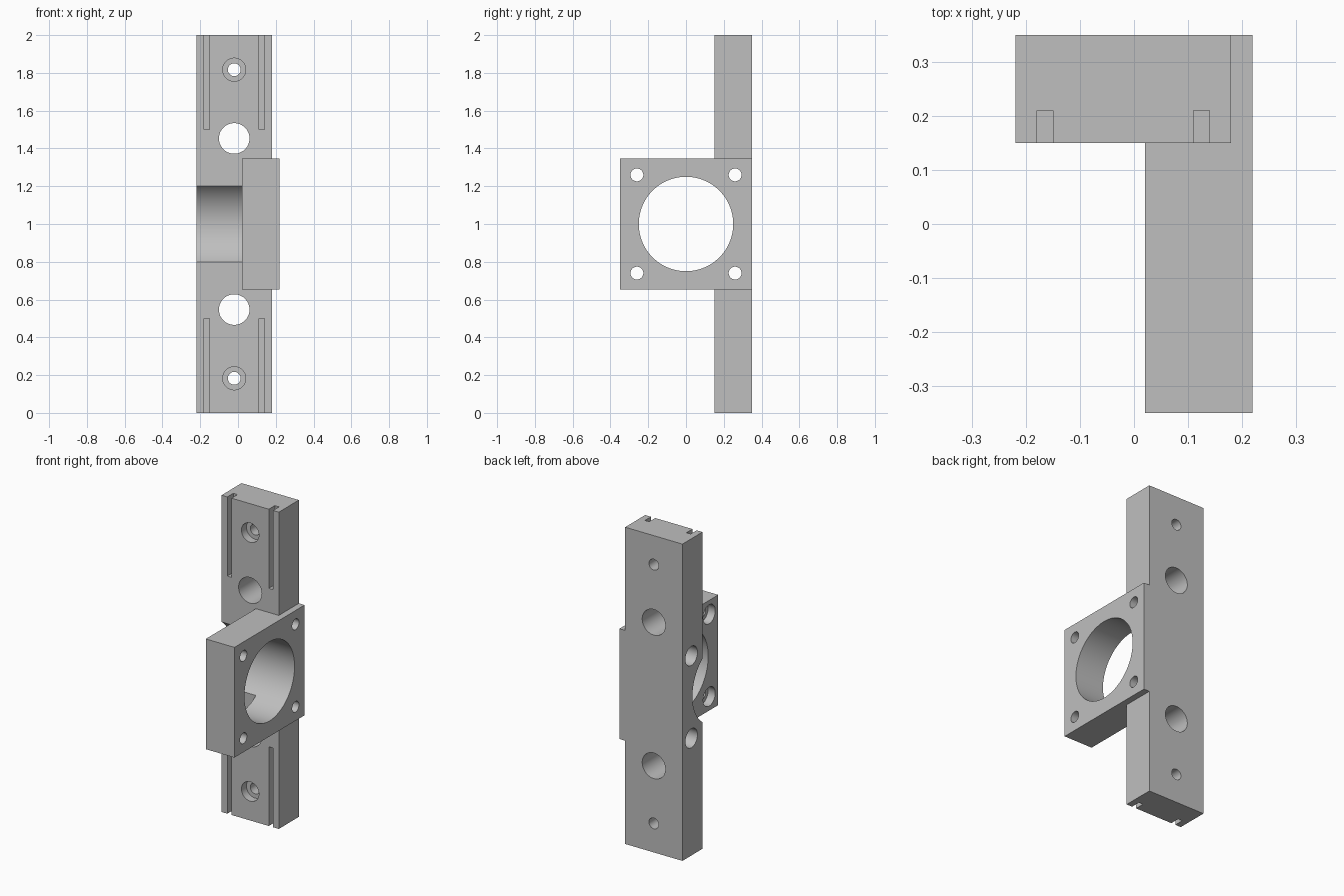
import bpy
import math
from mathutils import Vector

default = bpy.data.objects.get("Cube")
if default:
    bpy.data.objects.remove(default, do_unlink=True)

grey = bpy.data.materials.new("machined grey")
grey.use_nodes = True
colour = (0.52, 0.52, 0.52, 1)
grey.diffuse_color = colour
grey.node_tree.nodes["Principled BSDF"].inputs["Base Color"].default_value = colour


def box(name, low, high):
    low, high = Vector(low), Vector(high)
    bpy.ops.mesh.primitive_cube_add(size=1, location=(low + high) / 2)
    ob = bpy.context.object
    ob.name = name
    ob.scale = high - low
    bpy.ops.object.transform_apply(location=True, rotation=True, scale=True)
    ob.data.materials.append(grey)
    return ob


def rod(axis, start, end, a, z, radius, sides=48):
    """Cylinder along x (a = its y) or along y (a = its x)."""
    mid = (start + end) / 2
    along_x = axis == "X"
    bpy.ops.mesh.primitive_cylinder_add(
        vertices=sides, radius=radius, depth=end - start,
        location=(mid, a, z) if along_x else (a, mid, z),
        rotation=(0, math.pi / 2, 0) if along_x else (math.pi / 2, 0, 0))
    ob = bpy.context.object
    ob.name = "bore_cutter"
    ob.hide_render = True
    bpy.ops.object.transform_apply(location=True, rotation=True, scale=True)
    ob.data.materials.append(grey)
    return ob


def combine(body, other, operation):
    mod = body.modifiers.new("combine", "BOOLEAN")
    mod.object, mod.operation, mod.solver = other, operation, "EXACT"
    bpy.context.view_layer.objects.active = body
    bpy.ops.object.modifier_apply(modifier=mod.name)
    bpy.data.objects.remove(other, do_unlink=True)


# Upright bar joined to the square flange
bracket = box("mounting_bracket", (-0.22, 0.15, 0), (0.18, 0.35, 2))
flange = box("square_flange", (0.02, -0.35, 0.652), (0.22, 0.35, 1.348))
combine(bracket, flange, "UNION")

# Large bore, which also notches the bar
cutters = [rod("X", -0.4, 0.4, 0, 1, 0.25, 96)]

for s in (-1, 1):
    # Flange screw holes, counterbored from the bar side
    for y in (-0.26, 0.26):
        z = 1 + s * 0.26
        cutters.append(rod("X", -0.4, 0.4, y, z, 0.034))
        cutters.append(rod("X", -0.4, 0.07, y, z, 0.06))
    # Wide through holes and counterbored screw holes in the bar
    cutters.append(rod("Y", 0.05, 0.45, -0.02, 1 + s * 0.453, 0.081))
    cutters.append(rod("Y", 0.05, 0.45, -0.02, 1 + s * 0.817, 0.034))
    cutters.append(rod("Y", 0.05, 0.2, -0.02, 1 + s * 0.817, 0.061))
    # Narrow slots open at the bar ends
    bottom, top = (1.5, 2.1) if s > 0 else (-0.1, 0.5)
    for x in (-0.18, 0.11):
        cutters.append(box("slot_cutter", (x, 0.1, bottom), (x + 0.03, 0.21, top)))

for cutter in cutters:
    combine(bracket, cutter, "DIFFERENCE")

# Smooth bores with crisp edges
bpy.ops.object.select_all(action="DESELECT")
bracket.select_set(True)
bpy.context.view_layer.objects.active = bracket
bpy.ops.object.shade_smooth_by_angle(angle=math.radians(30))
